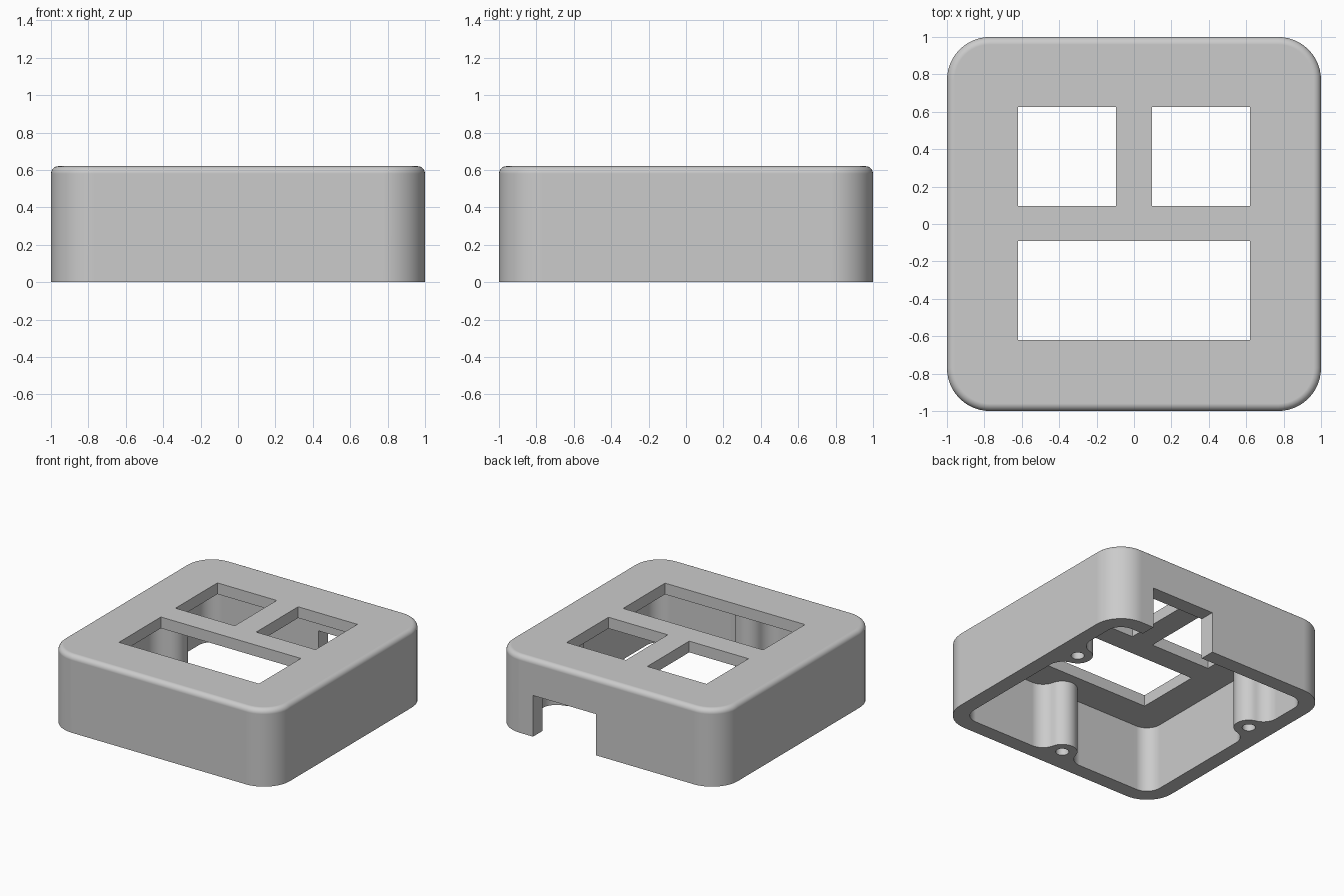
import bpy, bmesh
from math import atan2, cos, sin, pi, sqrt

cube = bpy.data.objects.get("Cube")
if cube:
    bpy.data.objects.remove(cube, do_unlink=True)

HEIGHT = 0.62
PLATE = 0.09          # thickness of the top plate
WALL = 0.88           # inner wall distance from the centre
OUTER_R, INNER_R, EDGE_R = 0.23, 0.12, 0.04
BOSS_R, BOSS_AT, BLEND_R = 0.11, 0.81, 0.12

grey = bpy.data.materials.new("plain_grey")
grey.use_nodes = True
colour = (0.6, 0.6, 0.6, 1)
grey.diffuse_color = colour
grey.node_tree.nodes["Principled BSDF"].inputs["Base Color"].default_value = colour


def arc(cx, cy, r, start, end, steps=12):
    angles = [start + (end - start) * i / steps for i in range(steps + 1)]
    return [(cx + r * cos(a), cy + r * sin(a)) for a in angles]


def turn(points, k):
    """Rotate points by k quarter turns."""
    for _ in range(k):
        points = [(-y, x) for x, y in points]
    return points


def rounded_square(half, r):
    corner = arc(half - r, half - r, r, 0, pi / 2)
    return [p for k in range(4) for p in turn(corner, k)]


def rectangle(x0, x1, y0, y1):
    return [(x0, y0), (x1, y0), (x1, y1), (x0, y1)]


def loft(name, rings):
    """Solid through rings of (outline, height), closed at both ends."""
    bm = bmesh.new()
    loops = [[bm.verts.new((x, y, z)) for x, y in pts] for pts, z in rings]
    for low, high in zip(loops, loops[1:]):
        n = len(low)
        for i in range(n):
            j = (i + 1) % n
            bm.faces.new((low[i], low[j], high[j], high[i]))
    bm.faces.new(loops[0][::-1])
    bm.faces.new(loops[-1])
    mesh = bpy.data.meshes.new(name)
    bm.to_mesh(mesh)
    bm.free()
    obj = bpy.data.objects.new(name, mesh)
    bpy.context.collection.objects.link(obj)
    mesh.materials.append(grey)
    return obj


def prism(name, outline, z0, z1):
    return loft(name, [(outline, z0), (outline, z1)])


def cavity_side(boss):
    """Front inner wall, with an optional blended boss, then its corner."""
    pts = []
    if boss is not None:
        off = BOSS_AT - WALL + BLEND_R
        dx = sqrt((BOSS_R + BLEND_R) ** 2 - off ** 2)
        a = atan2(-off, dx)
        y = BLEND_R - WALL
        pts += arc(boss - dx, y, BLEND_R, -pi / 2, a)
        pts += arc(boss, -BOSS_AT, BOSS_R, pi + a, -a, 18)[1:]
        pts += arc(boss + dx, y, BLEND_R, pi - a, 1.5 * pi)[1:]
    c = WALL - INNER_R
    return pts + arc(c, -c, INNER_R, -pi / 2, 0)


# Outer body with a rounded top edge
rings = [(rounded_square(1, OUTER_R), 0)]
for i in range(9):
    t = i / 8 * pi / 2
    d = EDGE_R * (1 - cos(t))
    rings.append((rounded_square(1 - d, OUTER_R - d), HEIGHT - EDGE_R + EDGE_R * sin(t)))
housing = loft("housing", rings)

# Cavity open at the bottom, with three screw bosses left standing
bosses = [0, 0.33, None, -0.33]
outline = [p for k, b in enumerate(bosses) for p in turn(cavity_side(b), k)]
cutters = [prism("cavity_cutter", outline, -0.1, HEIGHT - PLATE)]

# Top windows: two small at the back, one wide at the front
for x0, x1, y0, y1 in ((-0.62, -0.095, 0.095, 0.625), (0.095, 0.62, 0.095, 0.625),
                       (-0.62, 0.62, -0.62, -0.09)):
    cutters.append(prism("window_cutter", rectangle(x0, x1, y0, y1), 0.4, 0.8))

# Cable notch in the back wall
cutters.append(prism("notch_cutter", rectangle(0.097, 0.655, 0.8, 1.1), -0.1, 0.33))

# Screw holes in the bosses
for k, b in enumerate(bosses):
    if b is not None:
        cx, cy = turn([(b, -BOSS_AT)], k)[0]
        cutters.append(prism("screw_cutter", arc(cx, cy, 0.048, 0, 2 * pi, 24)[:-1], -0.1, 0.4))

# Cut everything out of the housing
bpy.ops.object.select_all(action="DESELECT")
bpy.context.view_layer.objects.active = housing
housing.select_set(True)
for cutter in cutters:
    cutter.hide_render = True
    mod = housing.modifiers.new("cut", "BOOLEAN")
    mod.operation = "DIFFERENCE"
    mod.solver = "EXACT"
    mod.object = cutter
    bpy.ops.object.modifier_apply(modifier=mod.name)
    bpy.data.objects.remove(cutter, do_unlink=True)

bpy.ops.object.shade_smooth_by_angle(angle=pi / 6)
housing.modifiers.new("flat_face_normals", "WEIGHTED_NORMAL").keep_sharp = True
